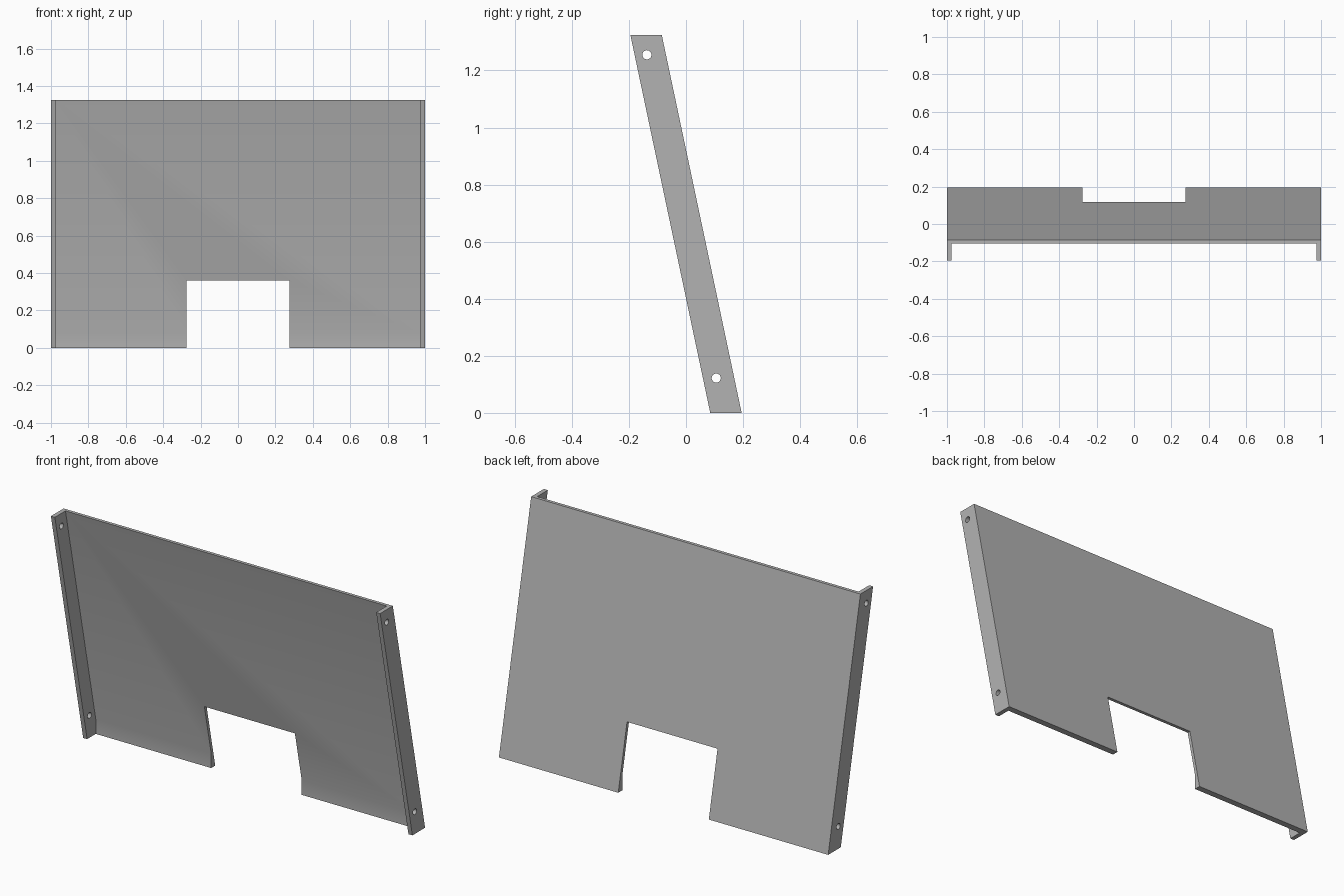
import bpy, bmesh, math
from mathutils import Matrix

cube = bpy.data.objects.get("Cube")
if cube:
    bpy.data.objects.remove(cube, do_unlink=True)

HEIGHT = 1.325
LEAN = -0.28 / HEIGHT      # y shift per unit of height
FLANGE = 0.024             # side flange thickness

grey = bpy.data.materials.new("sheet_grey")
grey.use_nodes = True
colour = (0.45, 0.45, 0.45, 1)
grey.diffuse_color = colour
grey.node_tree.nodes["Principled BSDF"].inputs["Base Color"].default_value = colour


def finish(name, bm):
    bmesh.ops.recalc_face_normals(bm, faces=bm.faces)
    mesh = bpy.data.meshes.new(name)
    bm.to_mesh(mesh)
    bm.free()
    mesh.materials.append(grey)
    obj = bpy.data.objects.new(name, mesh)
    bpy.context.collection.objects.link(obj)
    return obj


def prism(name, profile, half_width):
    """Extrude a (y, z) profile symmetrically along x."""
    bm = bmesh.new()
    face = bm.faces.new([bm.verts.new((-half_width, y, z)) for y, z in profile])
    new = bmesh.ops.extrude_face_region(bm, geom=[face])["geom"]
    bmesh.ops.translate(bm, vec=(2 * half_width, 0, 0),
                        verts=[v for v in new if isinstance(v, bmesh.types.BMVert)])
    return finish(name, bm)


def hole(name, y, z):
    bm = bmesh.new()
    turn = Matrix.Translation((0, y, z)) @ Matrix.Rotation(math.pi / 2, 4, 'Y')
    bmesh.ops.create_cone(bm, cap_ends=True, segments=32, radius1=0.016,
                          radius2=0.016, depth=2.4, matrix=turn)
    return finish(name, bm)


# Leaning slab that becomes the panel and its two side flanges
panel = prism("flanged_panel", [(0.085, 0), (0.195, 0),
                                (0.195 + LEAN * HEIGHT, HEIGHT),
                                (0.085 + LEAN * HEIGHT, HEIGHT)], 1)


# Hollow between the flanges, with an upright front strip at the foot
def front(z):
    return 0.177 + LEAN * z


pocket = prism("pocket_cutter", [(-0.5, -0.1), (front(0.08), -0.1), (front(0.08), 0.08),
                                 (front(1.5), 1.5), (-0.5, 1.5)], 1 - FLANGE)
# Rectangular opening in the lower edge
notch = prism("notch_cutter", [(-0.5, -0.2), (0.5, -0.2), (0.5, 0.36), (-0.5, 0.36)], 0.275)
# Mounting holes through both flanges
cutters = [pocket, notch, hole("upper_hole_cutter", -0.137, 1.255),
           hole("lower_hole_cutter", 0.106, 0.122)]

bpy.context.view_layer.objects.active = panel
panel.select_set(True)
for cutter in cutters:
    mod = panel.modifiers.new(cutter.name, 'BOOLEAN')
    mod.operation = 'DIFFERENCE'
    mod.solver = 'EXACT'
    mod.object = cutter
    bpy.ops.object.modifier_apply(modifier=mod.name)
    bpy.data.objects.remove(cutter, do_unlink=True)

bpy.ops.object.shade_smooth_by_angle(angle=math.radians(30))
